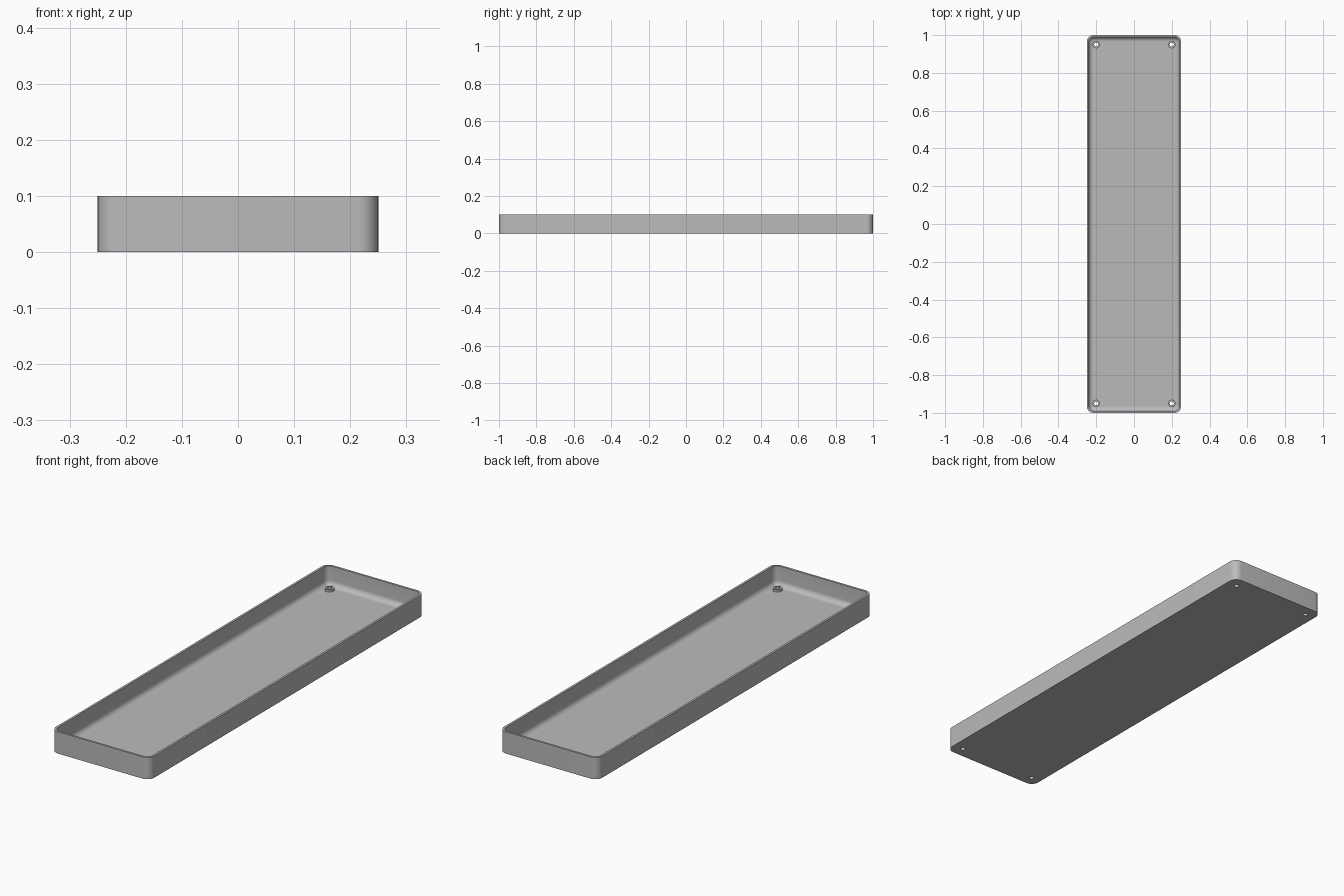
import bpy
import bmesh
from math import sin, cos, pi

if "Cube" in bpy.data.objects:
    bpy.data.objects.remove(bpy.data.objects["Cube"], do_unlink=True)

HALF_X, HALF_Y, HEIGHT = 0.25, 1.0, 0.1
CORNER, WALL, FLOOR, FILLET = 0.036, 0.01, 0.01, 0.024
ARC = 10

grey = bpy.data.materials.new("plain grey")
grey.use_nodes = True
colour = (0.5, 0.5, 0.5, 1)
grey.diffuse_color = colour
grey.node_tree.nodes["Principled BSDF"].inputs["Base Color"].default_value = colour


def make_object(name, bm):
    bmesh.ops.recalc_face_normals(bm, faces=bm.faces)
    mesh = bpy.data.meshes.new(name)
    bm.to_mesh(mesh)
    bm.free()
    mesh.materials.append(grey)
    obj = bpy.data.objects.new(name, mesh)
    bpy.context.collection.objects.link(obj)
    return obj


def rounded_loop(bm, inset, z):
    """Ring of vertices around a rounded rectangle set in from the outside."""
    r = CORNER - inset
    cx, cy = HALF_X - CORNER, HALF_Y - CORNER
    ring = []
    for q, (sx, sy) in enumerate([(1, 1), (-1, 1), (-1, -1), (1, -1)]):
        for i in range(ARC + 1):
            a = (q + i / ARC) * pi / 2
            ring.append(bm.verts.new((sx * cx + r * cos(a), sy * cy + r * sin(a), z)))
    return ring


def cylinders(name, radius, z0, z1):
    """Four upright cylinders, one near each corner."""
    bm = bmesh.new()
    for x in (-0.2, 0.2):
        for y in (-0.95, 0.95):
            made = bmesh.ops.create_cone(bm, cap_ends=True, segments=32, radius1=radius,
                                         radius2=radius, depth=z1 - z0)
            bmesh.ops.translate(bm, verts=made["verts"], vec=(x, y, (z0 + z1) / 2))
    return make_object(name, bm)


# Tray shell: outer wall, rim, inner wall, floor fillet
bm = bmesh.new()
rings = [rounded_loop(bm, 0, 0), rounded_loop(bm, 0, HEIGHT), rounded_loop(bm, WALL, HEIGHT)]
for i in range(9):
    a = i / 8 * pi / 2
    rings.append(rounded_loop(bm, WALL + FILLET * (1 - cos(a)), FLOOR + FILLET * (1 - sin(a))))
for low, high in zip(rings, rings[1:]):
    for i in range(len(low)):
        j = (i + 1) % len(low)
        bm.faces.new((low[i], low[j], high[j], high[i]))
bm.faces.new(rings[0])
bm.faces.new(rings[-1])
tray = make_object("tray", bm)

# Raised screw bosses and through holes
bosses = cylinders("screw_bosses", 0.02, 0.005, 0.02)
holes = cylinders("screw_hole_cutters", 0.011, -0.05, 0.15)
bpy.context.view_layer.objects.active = tray
for helper, operation in ((bosses, "UNION"), (holes, "DIFFERENCE")):
    helper.hide_render = True
    mod = tray.modifiers.new(helper.name, "BOOLEAN")
    mod.operation = operation
    mod.solver = "EXACT"
    mod.object = helper
    bpy.ops.object.modifier_apply(modifier=mod.name)
    bpy.data.objects.remove(helper, do_unlink=True)

bpy.ops.object.select_all(action="DESELECT")
tray.select_set(True)
bpy.ops.object.shade_smooth_by_angle(angle=pi / 6)
